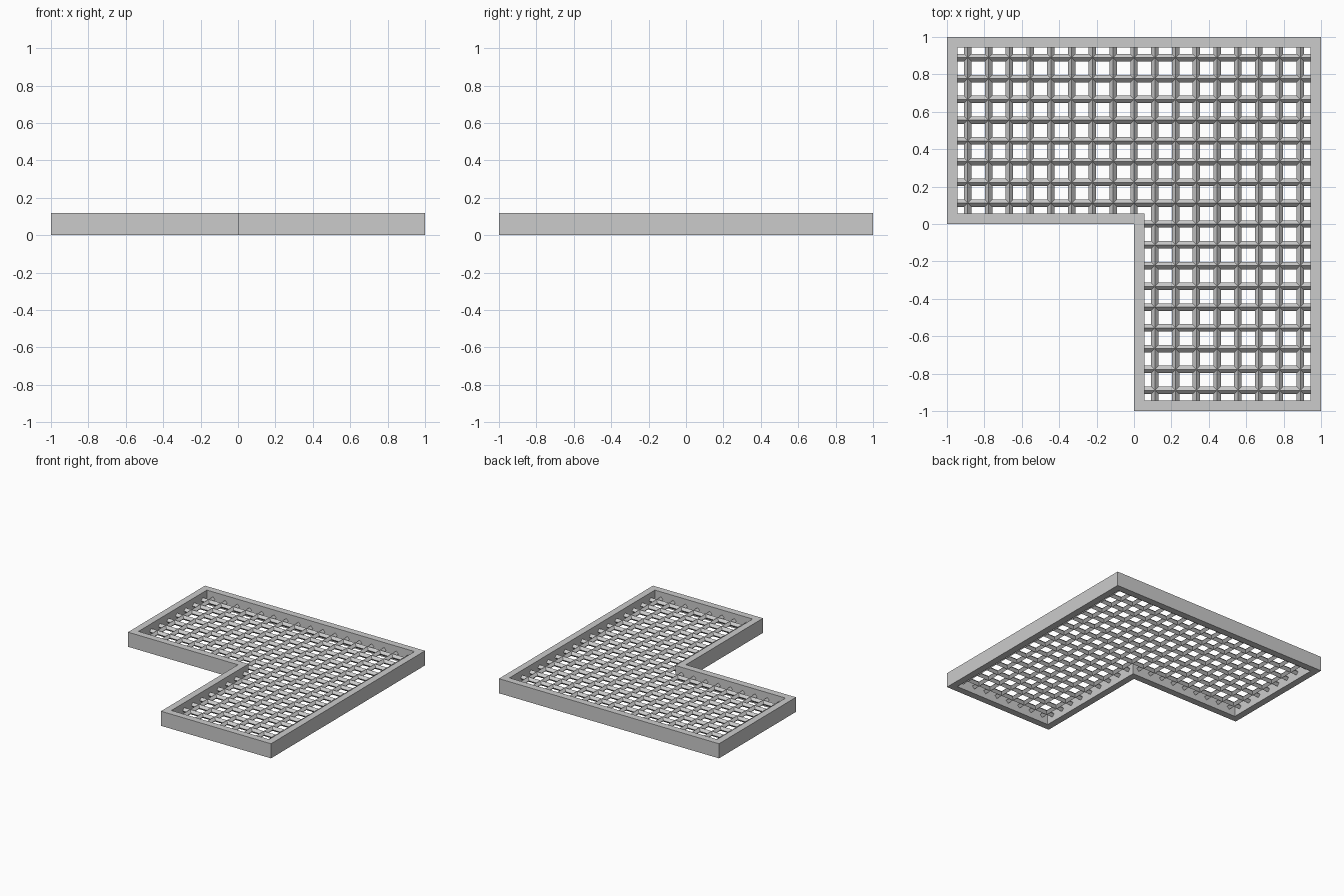
import bpy, bmesh

if "Cube" in bpy.data.objects:
    bpy.data.objects.remove(bpy.data.objects["Cube"])

H = 0.12        # frame height
W = 0.056       # frame width
N = 18          # grid cells per side


def make_object(name, bm):
    bmesh.ops.recalc_face_normals(bm, faces=bm.faces)
    mesh = bpy.data.meshes.new(name)
    bm.to_mesh(mesh)
    bm.free()
    obj = bpy.data.objects.new(name, mesh)
    bpy.context.collection.objects.link(obj)
    return obj


# L-shaped outer frame: mitred ring between outer and inner outline
outer = [(-1, 0), (0, 0), (0, -1), (1, -1), (1, 1), (-1, 1)]
shift = [(1, 1), (1, 1), (1, 1), (-1, 1), (-1, -1), (1, -1)]
inner = [(x + W * sx, y + W * sy) for (x, y), (sx, sy) in zip(outer, shift)]
bm = bmesh.new()
loops = [[bm.verts.new((x, y, z)) for x, y in ring]
         for ring, z in ((outer, 0), (outer, H), (inner, H), (inner, 0))]
for a, b in zip(loops, loops[1:] + loops[:1]):
    for i in range(6):
        j = (i + 1) % 6
        bm.faces.new((a[i], a[j], b[j], b[i]))
make_object("frame", bm)

# Lattice: square grid with one quadrant removed, turned into diamond-section bars
bm = bmesh.new()
bmesh.ops.create_grid(bm, x_segments=N, y_segments=N, size=1)
gone = [f for f in bm.faces
        if f.calc_center_median().x < 0 and f.calc_center_median().y < 0]
bmesh.ops.delete(bm, geom=gone, context='FACES')
for v in bm.verts:
    v.co.z = H / 2
grid = make_object("lattice", bm)
wire = grid.modifiers.new("bars", 'WIREFRAME')
wire.thickness = 0.04
wire.offset = 0
wire.use_even_offset = True
wire.use_boundary = False
